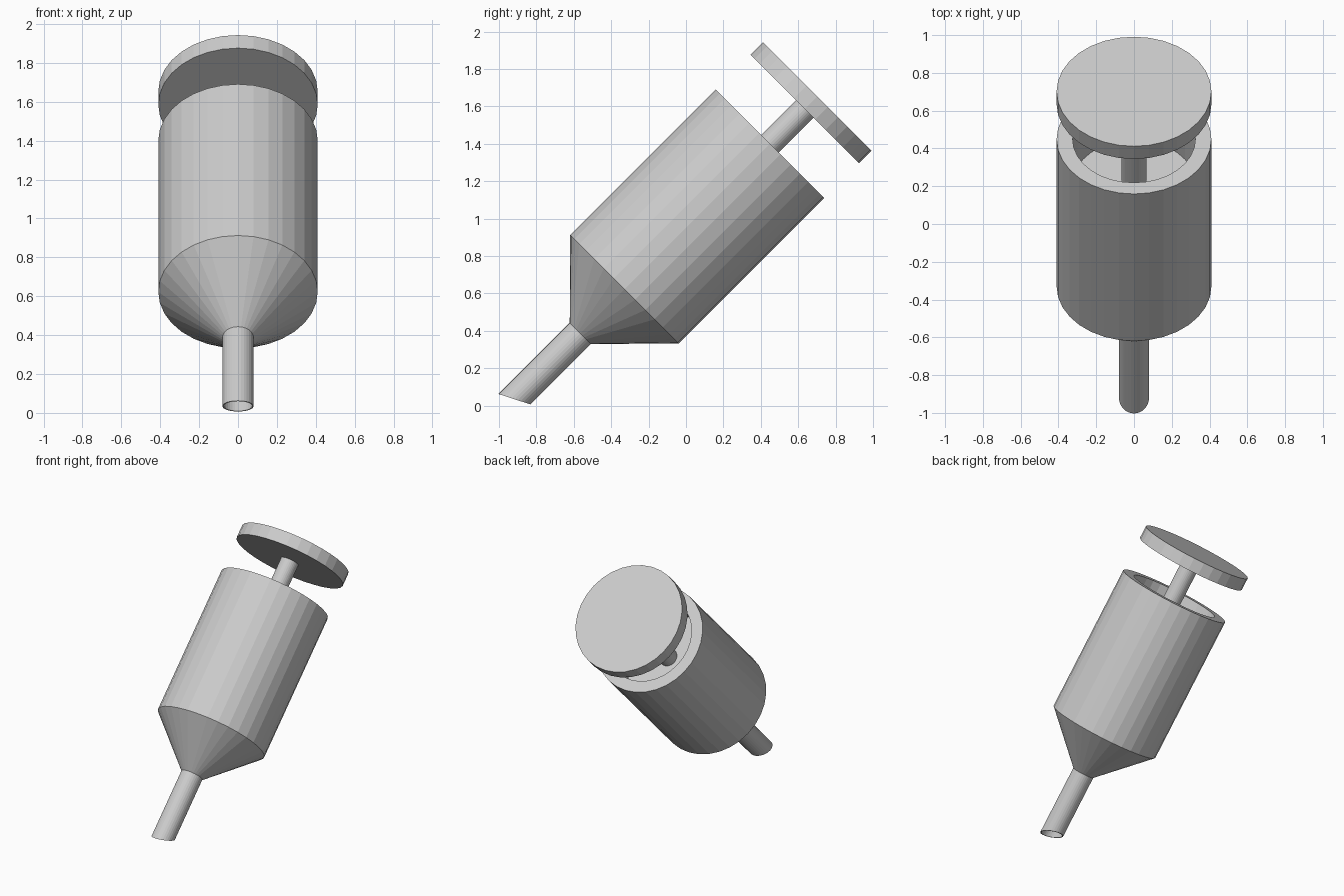
import bpy, bmesh, math
from mathutils import Matrix, Vector

cube = bpy.data.objects.get("Cube")
if cube:
    bpy.data.objects.remove(cube, do_unlink=True)

SIDES = 32
TILT = Matrix.Translation(Vector((0, -0.476, 0.476))) @ Matrix.Rotation(-math.pi / 4, 4, 'X')

grey = bpy.data.materials.new("plain_grey")
grey.use_nodes = True
colour = (0.6, 0.6, 0.6, 1)
grey.diffuse_color = colour
grey.node_tree.nodes["Principled BSDF"].inputs["Base Color"].default_value = colour


def lathe(name, profile, closed=False, slant=None):
    """Revolve (radius, height) points round the syringe axis, then tilt the part."""
    bm = bmesh.new()
    rings = []
    for r, h in profile:
        ring = []
        for i in range(SIDES):
            a = math.tau * i / SIDES
            x, y = r * math.sin(a), r * math.cos(a)
            z = h + slant * y if slant and h == profile[0][1] else h
            ring.append(bm.verts.new((x, y, z)))
        rings.append(ring)
    pairs = list(zip(rings, rings[1:]))
    if closed:
        pairs.append((rings[-1], rings[0]))
    else:
        bm.faces.new(rings[0])
        bm.faces.new(rings[-1])
    for lo, hi in pairs:
        for i in range(SIDES):
            j = (i + 1) % SIDES
            bm.faces.new((lo[i], lo[j], hi[j], hi[i]))
    bmesh.ops.recalc_face_normals(bm, faces=bm.faces)
    bm.transform(TILT)
    mesh = bpy.data.meshes.new(name)
    bm.to_mesh(mesh)
    bm.free()
    mesh.materials.append(grey)
    obj = bpy.data.objects.new(name, mesh)
    bpy.context.collection.objects.link(obj)
    return obj


# Barrel with conical nose and an open, hollow top
lathe("barrel", [(0.08, -0.126), (0.41, 0.207), (0.41, 1.308), (0.325, 1.308), (0.325, 0.9)])

# Hollow needle with a slanted tip
lathe("needle", [(0.08, -0.624), (0.08, -0.126), (0.073, -0.126), (0.073, -0.624)],
      closed=True, slant=0.51)

# Plunger: seal inside the barrel, rod and thumb disc
lathe("plunger_seal", [(0.324, 0.9), (0.324, 0.978)])
lathe("plunger_rod", [(0.066, 0.95), (0.066, 1.6)])
lathe("thumb_disc", [(0.41, 1.57), (0.41, 1.665)])
